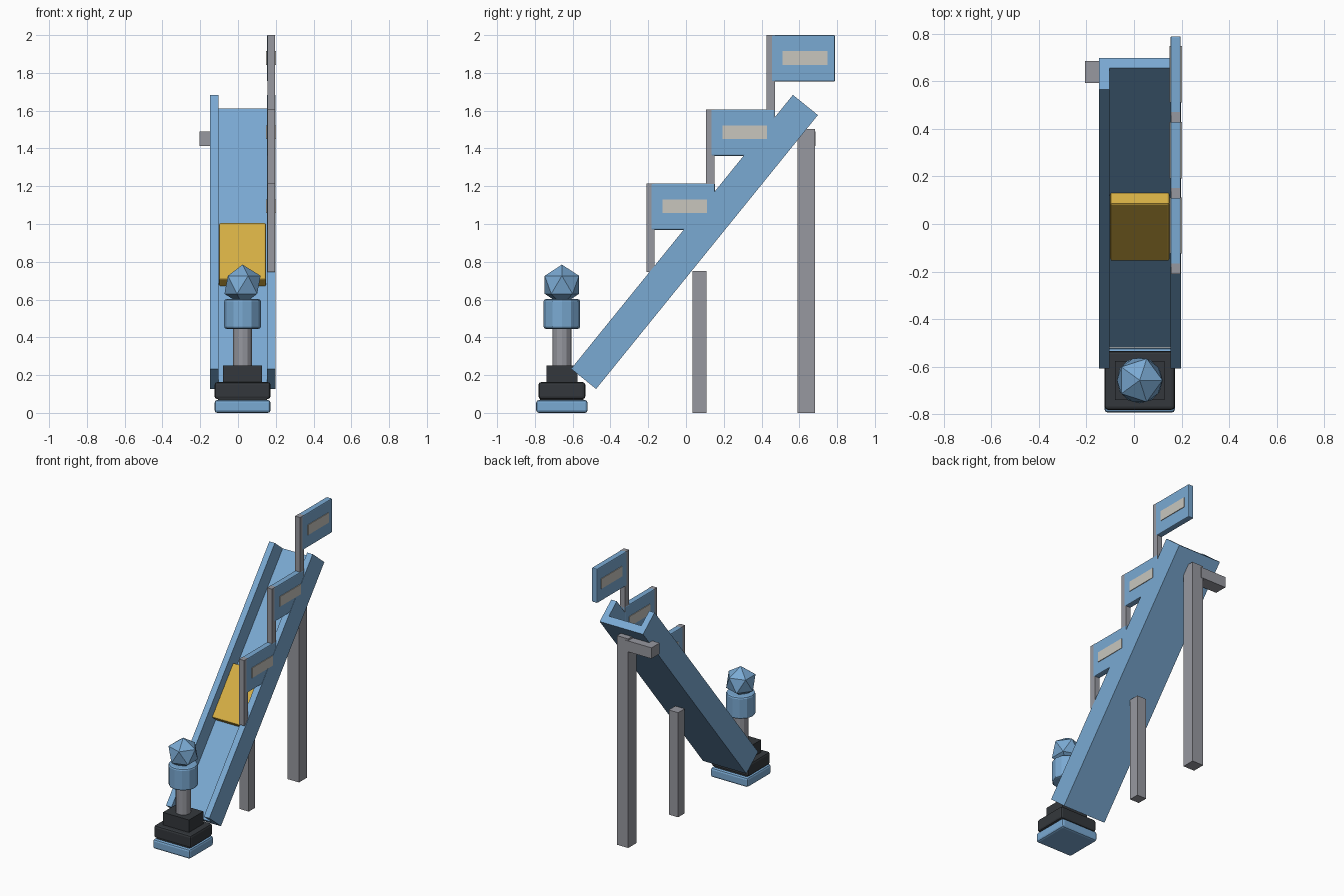
import bpy, bmesh, math
from mathutils import Matrix, Vector

cube = bpy.data.objects.get("Cube")
if cube:
    bpy.data.objects.remove(cube, do_unlink=True)


def material(name, rgb):
    m = bpy.data.materials.new(name)
    m.use_nodes = True
    m.diffuse_color = (*rgb, 1)
    m.node_tree.nodes["Principled BSDF"].inputs["Base Color"].default_value = (*rgb, 1)
    return m


blue = material("sky_blue", (0.195, 0.40, 0.65))
grey = material("steel_grey", (0.31, 0.315, 0.35))
black = material("charcoal", (0.034, 0.039, 0.045))
yellow = material("golden_yellow", (0.67, 0.43, 0.058))
cream = material("pale_cream", (0.58, 0.565, 0.515))


def finish(bm, name, mat, bevel=0, matrix=None):
    bmesh.ops.recalc_face_normals(bm, faces=bm.faces)
    mesh = bpy.data.meshes.new(name)
    bm.to_mesh(mesh)
    bm.free()
    mesh.materials.append(mat)
    ob = bpy.data.objects.new(name, mesh)
    bpy.context.collection.objects.link(ob)
    if matrix:
        ob.matrix_world = matrix
    if bevel:
        mod = ob.modifiers.new("edge_bevel", 'BEVEL')
        mod.width = bevel
        mod.segments = 2
        mod.limit_method = 'ANGLE'
        mod.angle_limit = math.radians(40)
    return ob


def box(name, mat, x, y, z, bevel=0, matrix=None):
    """Box from (min, max) ranges on each axis."""
    bm = bmesh.new()
    bmesh.ops.create_cube(bm, size=1)
    ranges = (x, y, z)
    for v in bm.verts:
        v.co = Vector([(a + b) / 2 + c * (b - a) for (a, b), c in zip(ranges, v.co)])
    return finish(bm, name, mat, bevel, matrix)


def cylinder(name, mat, centre, radius, z0, z1, sides, bevel=0):
    bm = bmesh.new()
    bmesh.ops.create_cone(bm, cap_ends=True, segments=sides, radius1=radius,
                          radius2=radius, depth=z1 - z0)
    bmesh.ops.translate(bm, verts=bm.verts, vec=(*centre, (z0 + z1) / 2))
    return finish(bm, name, mat, bevel)


# Sloped chute: a U profile extruded along its length
slope = Matrix.Translation((0, 0.045, 0.905)) @ Matrix.Rotation(math.radians(51), 4, 'X')
left, right, wall, half_len, half_h, floor = -0.147, 0.198, 0.044, 0.933, 0.085, -0.03
profile = [(left, -half_h), (right, -half_h), (right, half_h), (right - wall, half_h),
           (right - wall, floor), (left + wall, floor), (left + wall, half_h), (left, half_h)]
bm = bmesh.new()
face = bm.faces.new([bm.verts.new((x, -half_len, z)) for x, z in profile])
ext = bmesh.ops.extrude_face_region(bm, geom=[face])
bmesh.ops.translate(bm, vec=(0, 2 * half_len, 0),
                    verts=[g for g in ext["geom"] if isinstance(g, bmesh.types.BMVert)])
finish(bm, "chute", blue, matrix=slope)

# Yellow panel lying on the chute floor
box("floor_panel", yellow, (-0.1, 0.149), (-0.28, 0.105), (floor, 0.033), 0.008, slope)

# Sign flags stepping up the right-hand wall
for i, (y, top) in enumerate(((-0.21, 1.215), (0.107, 1.607), (0.426, 2.0)), 1):
    box(f"flag_pole_{i}", grey, (0.155, 0.195), (y, y + 0.044), (top - 0.47, top))
    box(f"flag_board_{i}", blue, (0.1535, 0.1965), (y + 0.026, y + 0.363),
        (top - 0.246, top), 0.006)
    for side, x in (("inner", 0.149), ("outer", 0.195)):
        box(f"flag_label_{side}_{i}", cream, (x, x + 0.006), (y + 0.085, y + 0.322),
            (top - 0.157, top - 0.085))

# Support posts and the side arm
box("lower_post", grey, (-0.0125, 0.0615), (0.034, 0.108), (0, 0.752))
box("upper_post", grey, (-0.018, 0.072), (0.59, 0.682), (0, 1.503))
box("side_arm", grey, (-0.205, 0.0), (0.592, 0.685), (1.412, 1.49))

# Plunger: stepped base, shaft, collar and faceted knob
px, py = 0.024, -0.657
for name, mat, hx, hy, z0, z1, bev in (
        ("base_plate", blue, 0.148, 0.136, 0, 0.068, 0.014),
        ("base_block", black, 0.148, 0.124, 0.073, 0.163, 0.014),
        ("base_step", black, 0.104, 0.082, 0.15, 0.252, 0)):
    box(name, mat, (px - hx, px + hx), (py - hy, py + hy), (z0, z1), bev)
box("base_spacer", black, (px - 0.13, px + 0.13), (py - 0.115, py + 0.115), (0.06, 0.08))
cylinder("shaft", grey, (px, py), 0.05, 0.25, 0.46, 12)
cylinder("collar", blue, (px, py), 0.097, 0.445, 0.602, 12, 0.012)
bm = bmesh.new()
bmesh.ops.create_icosphere(bm, subdivisions=1, radius=0.107)
bmesh.ops.translate(bm, verts=bm.verts, vec=(px, py, 0.678))
finish(bm, "knob", blue)
